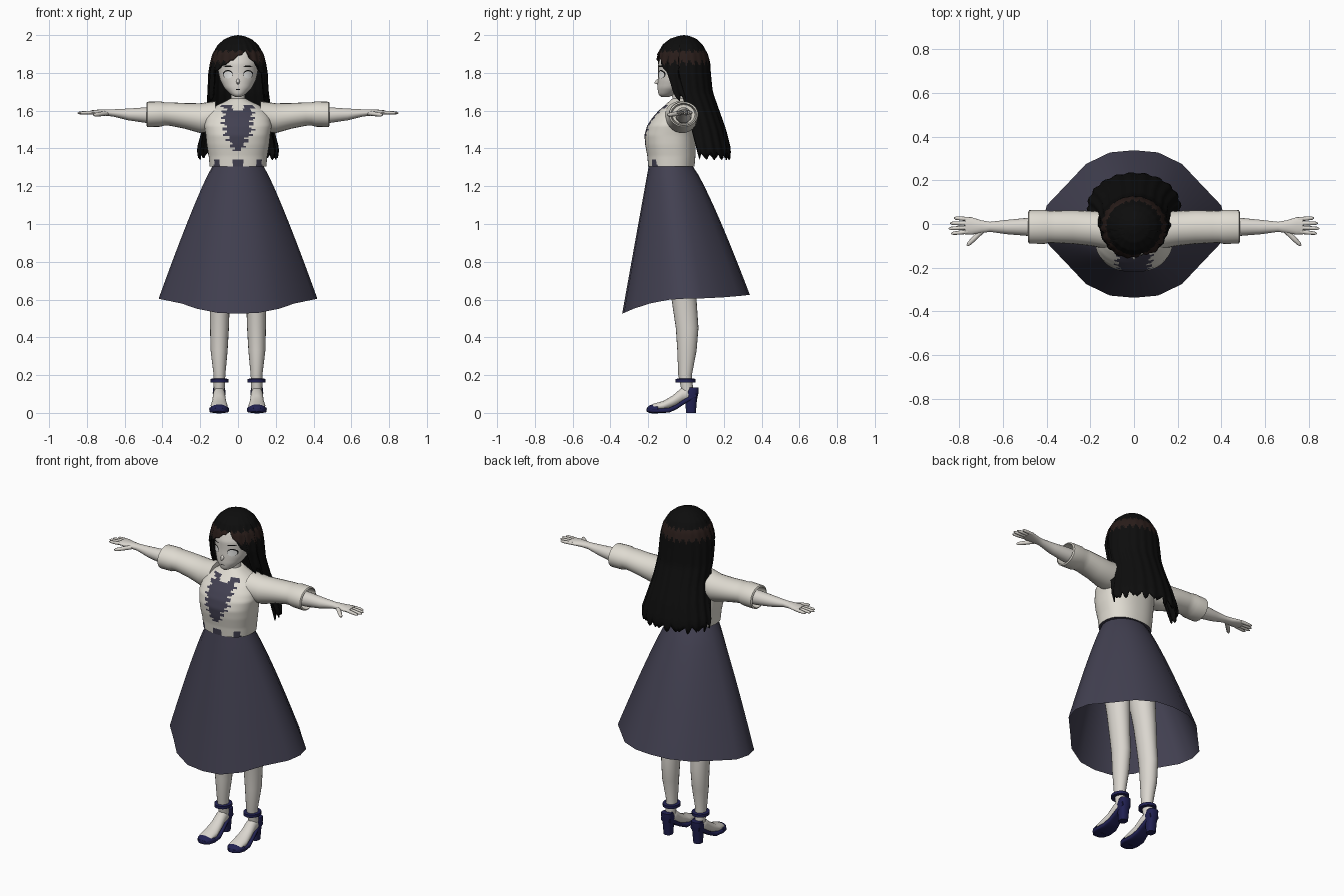
import bpy, bmesh, math
from mathutils import Vector

cube = bpy.data.objects.get("Cube")
if cube:
    bpy.data.objects.remove(cube, do_unlink=True)


def material(name, r, g, b):
    m = bpy.data.materials.new(name)
    m.use_nodes = True
    m.diffuse_color = (r, g, b, 1)
    m.node_tree.nodes["Principled BSDF"].inputs["Base Color"].default_value = (r, g, b, 1)
    return m


SKIN = material("skin", .70, .67, .62)
CREAM = material("cream_blouse", .74, .71, .64)
SLATE = material("slate_skirt", .055, .052, .083)
NAVY = material("navy_shoe", .015, .015, .085)
HAIR = material("black_hair", .004, .004, .004)
SHINE = material("brown_hair_shine", .022, .012, .010)
WHITE = material("eye_white", .85, .85, .83)


def finish(bm, name, mats, rule=None, mirror=False, angle=50):
    """Turn a bmesh into a smooth object, colouring faces by an optional rule."""
    bmesh.ops.recalc_face_normals(bm, faces=bm.faces[:])
    if rule:
        for f in bm.faces:
            f.material_index = rule(f.calc_center_median())
    me = bpy.data.meshes.new(name)
    bm.to_mesh(me)
    bm.free()
    ob = bpy.data.objects.new(name, me)
    bpy.context.collection.objects.link(ob)
    for m in mats:
        me.materials.append(m)
    bpy.ops.object.select_all(action='DESELECT')
    ob.select_set(True)
    bpy.context.view_layer.objects.active = ob
    bpy.ops.object.shade_smooth_by_angle(angle=math.radians(angle))
    if mirror:
        ob.modifiers.new("Mirror", 'MIRROR')
    return ob


def loft(name, rings, mats, caps=(True, True), **kw):
    """Skin a list of equal-length closed rings."""
    bm = bmesh.new()
    rows = [[bm.verts.new(p) for p in ring] for ring in rings]
    n = len(rows[0])
    for a, b in zip(rows, rows[1:]):
        for i in range(n):
            j = (i + 1) % n
            bm.faces.new((a[i], a[j], b[j], b[i]))
    if caps[0]:
        bm.faces.new(rows[0])
    if caps[1]:
        bm.faces.new(rows[-1])
    return finish(bm, name, mats, **kw)


def oval(centre, u, v, ru, rv, n=20, power=2):
    """Superellipse ring in the plane of axes u and v."""
    pts = []
    for i in range(n):
        c, s = math.cos(math.tau * i / n), math.sin(math.tau * i / n)
        p = Vector(centre)
        p[u] += ru * math.copysign(abs(c) ** (2 / power), c)
        p[v] += rv * math.copysign(abs(s) ** (2 / power), s)
        pts.append(p)
    return pts


def sample(rows, v):
    """Linear lookup in a table whose first column rises."""
    v = min(max(v, rows[0][0]), rows[-1][0])
    for a, b in zip(rows, rows[1:]):
        if v <= b[0]:
            t = (v - a[0]) / (b[0] - a[0])
            return [p + (q - p) * t for p, q in zip(a, b)]


def slices(rows, count, n, power=2):
    """Horizontal rings from rows of height, front, back, half width."""
    rings = []
    for k in range(count + 1):
        z, f, b, w = sample(rows, rows[0][0] + (rows[-1][0] - rows[0][0]) * k / count)
        rings.append(oval((0, (f + b) / 2, z), 0, 1, w, (b - f) / 2, n, power))
    return rings


# Skirt: flared from an oval waist to a pinched hem that dips at the front
quarter = [(.42, 0), (.40, .085), (.30, .19), (.22, .275), (.11, .328), (0, .338)]
hem = quarter + [(-x, y) for x, y in quarter[-2::-1]]
hem += [(x, -y) for x, y in hem[-2:0:-1]]
skirt_rings = []
for k in range(13):
    t = k / 12
    ring = []
    for i, (x, y) in enumerate(hem):
        a = math.tau * i / len(hem)
        wx, wy = .13 * math.cos(a), -.083 + .113 * math.sin(a)
        low = .605 + (.02 if y > 0 else -.08) * (y / .338) ** 2
        ring.append((wx + (x - wx) * t ** .88,
                     wy + (y - wy) * t ** (.85 if y > 0 else 1),
                     1.315 + (low - 1.315) * t))
    skirt_rings.append(ring)
loft("skirt", skirt_rings, [SLATE], caps=(True, False))

# Blouse body with the dark dress showing through a ragged opening
torso = [(1.305, -.20, .045, .15), (1.36, -.205, .05, .155), (1.42, -.216, .05, .165),
         (1.47, -.22, .05, .17), (1.52, -.206, .05, .178), (1.56, -.18, .055, .172),
         (1.60, -.145, .05, .15), (1.63, -.11, .04, .11), (1.65, -.088, .028, .065),
         (1.665, -.07, .02, .04)]


def dress_shows(c):
    x = abs(c.x)
    if c.y > -.06:
        return 0
    if c.z < 1.34:
        return int(x < .027 or .1 < x < .127)
    ragged = .016 * math.sin(c.z * 210 + (1 if c.x > 0 else 0))
    half = .075 if c.z > 1.5 else .075 - (1.5 - c.z) * .5
    collar = c.z > 1.6 and x < .03
    return int(1.39 < c.z < 1.63 and x < half + ragged and not collar)


loft("blouse_body", slices(torso, 40, 88, 2.3), [CREAM, SLATE], rule=dress_shows)

# Sleeves with a rolled, hollow cuff
sleeve = [(.12, -.03, 1.57, .085, .08), (.20, -.02, 1.56, .08, .079), (.28, -.014, 1.572, .077, .068),
          (.36, -.013, 1.582, .074, .062), (.39, -.013, 1.583, .073, .061), (.41, -.013, 1.582, .078, .067),
          (.48, -.013, 1.58, .077, .067), (.485, -.013, 1.58, .068, .059), (.40, -.013, 1.58, .06, .052)]
loft("sleeves", [oval((x, y, z), 1, 2, ry, rz, 24) for x, y, z, ry, rz in sleeve], [CREAM], mirror=True)

# Arms and palms
arm = [(.2, -.013, 1.57, .045, .045), (.48, -.013, 1.576, .042, .042), (.58, -.014, 1.58, .033, .031),
       (.66, -.013, 1.588, .023, .019), (.70, -.012, 1.59, .029, .017), (.745, -.009, 1.591, .04, .014),
       (.775, -.008, 1.591, .039, .011)]
loft("arms", [oval((x, y, z), 1, 2, ry, rz) for x, y, z, ry, rz in arm], [SKIN], mirror=True)


def finger(name, start, end, radius):
    a, b = Vector(start), Vector(end)
    d = (b - a).normalized()
    side = d.cross(Vector((0, 0, 1)))
    up = side.cross(d)
    rings = []
    for t, s in ((0, 1), (.5, 1), (.88, .8), (1, .3)):
        c = a.lerp(b, t)
        rings.append([c + radius * s * (side * math.cos(math.tau * i / 8) + up * math.sin(math.tau * i / 8))
                      for i in range(8)])
    loft(name, rings, [SKIN], mirror=True)


for label, y, tip in (("little", .024, .825), ("ring", .003, .843), ("middle", -.018, .85), ("index", -.038, .838)):
    finger(label + "_fingers", (.75, y * .9, 1.591), (tip, y * 1.15, 1.588), .0095)
finger("thumbs", (.69, -.025, 1.587), (.765, -.099, 1.577), .012)

# Legs
leg = [(.10, .01, .10, .028, .03), (.20, -.005, .098, .031, .036), (.33, .005, .10, .045, .051),
       (.45, .006, .098, .05, .06), (.55, -.005, .097, .052, .064), (.70, -.02, .095, .06, .07),
       (.90, -.045, .09, .075, .083), (1.1, -.07, .075, .07, .085)]
loft("legs", [oval((x, y, z), 0, 1, rx, ry) for z, y, x, rx, ry in leg], [SKIN], mirror=True)


# Feet and heeled shoes
def along_foot(name, rows, mat, power=2):
    loft(name, [oval((.1, y, z), 0, 2, rx, rz, 20, power) for y, z, rx, rz in rows], [mat], mirror=True)


along_foot("feet", [(.045, .1, .015, .02), (.03, .1, .03, .035), (-.02, .095, .032, .04), (-.07, .06, .037, .032),
                    (-.12, .038, .045, .025), (-.17, .031, .041, .018), (-.195, .026, .02, .01)], SKIN)
along_foot("shoe_soles", [(.055, .095, .03, .014), (0, .066, .032, .014), (-.05, .032, .038, .013),
                          (-.09, .014, .047, .013), (-.15, .012, .052, .012), (-.185, .013, .043, .012),
                          (-.207, .016, .022, .01)], NAVY, 4)
along_foot("shoe_toes", [(-.148, .02, .053, .022), (-.178, .021, .046, .024), (-.198, .019, .032, .018),
                         (-.208, .016, .015, .008)], NAVY)
heel = [(0, .026, .024, .026), (.07, .027, .029, .031), (.105, .031, .034, .035), (.135, .04, .031, .027)]
loft("shoe_heels", [oval((.1, y, z), 0, 1, rx, ry, 20, 2.6) for z, y, rx, ry in heel], [NAVY], mirror=True)
strap = [(.16, .04, .045), (.162, .048, .053), (.179, .048, .053), (.181, .04, .045)]
loft("ankle_straps", [oval((.098, -.002, z), 0, 1, rx, ry) for z, rx, ry in strap], [NAVY], mirror=True)

# Neck and head
loft("neck", [oval((0, y, z), 0, 1, r, r) for z, y, r in ((1.58, -.02, .05), (1.66, -.035, .037), (1.74, -.04, .037))],
     [SKIN])
head = [(1.673, -.132, -.09, .015), (1.685, -.146, -.06, .038), (1.72, -.151, .0, .073), (1.76, -.15, .05, .094),
        (1.80, -.147, .08, .104), (1.85, -.147, .09, .11), (1.90, -.13, .085, .105), (1.95, -.09, .06, .08),
        (1.975, -.04, .03, .03)]
loft("head", slices(head, 30, 32), [SKIN])
loft("nose", [oval((0, y, z), 0, 2, r, r * 1.6, 10) for y, z, r in ((-.14, 1.757, .012), (-.158, 1.751, .007),
                                                                    (-.166, 1.747, .002))], [SKIN])


# Painted face details: thin plates that follow the face
def face_plate(name, x0, z0, rx, rz, lift, mat, mirror=True):
    rings = []
    for s in (1, .6, .2):
        ring = oval((x0, 0, z0), 0, 2, rx * s, rz * s)
        for p in ring:
            z, f, b, w = sample(head, p.z)
            p.y = (f + b) / 2 - (b - f) / 2 * math.sqrt(max(0, 1 - (p.x / w) ** 2)) - lift
        rings.append(ring)
    loft(name, rings, [mat], caps=(False, True), mirror=mirror)


face_plate("eye_outlines", .054, 1.793, .026, .022, .002, HAIR)
face_plate("eyes", .053, 1.79, .023, .019, .004, WHITE)
face_plate("eyebrows", .052, 1.835, .024, .0035, .002, HAIR)
face_plate("mouth", 0, 1.712, .014, .002, .002, HAIR, mirror=False)

# Hair: one ridged shell, with a parted fringe, side locks and a long back
shape = [(1.33, .088, .205, .10, .145), (1.40, .075, .215, .10, .16), (1.50, .06, .187, .10, .15),
         (1.60, .035, .165, .10, .14), (1.70, .0, .16, .125, .14), (1.80, -.01, .156, .153, .14),
         (1.85, -.01, .148, .153, .138), (1.90, -.01, .135, .14, .125), (1.95, -.01, .106, .112, .097),
         (1.98, -.01, .07, .075, .065), (1.994, -.01, .035, .036, .033), (2.0, -.01, .002, .002, .002)]
COLUMNS, ROWS = 120, 44


def hair_bottom(deg, i):
    jag = abs(i % 6 - 3) / 3
    if abs(deg) > 80:
        return 1.34 + .03 * jag + .02 * (i % 4 == 1)
    if abs(deg) > 54:
        return 1.65 + .035 * jag
    if deg < 18:
        return 1.80 + .11 * (deg + 54) / 72 + .012 * jag
    return 1.91 - .12 * (deg - 18) / 36 + .01 * jag


def hair_point(i, k):
    deg = 360 * i / COLUMNS - 180
    a = math.radians(deg)
    t = k / ROWS
    z, yc, rx, rf, rb = sample(shape, 2 - (2 - hair_bottom(deg, i)) * t * t)
    ridge = 1 + .022 * t * math.sin(i * math.pi / 3)
    c = math.cos(a)
    return (rx * ridge * math.sin(a), yc - (rf if c > 0 else rb) * ridge * c, z)


def shine(c):
    wave = .012 * math.sin(math.atan2(c.x, -c.y) * 23)
    return int(1.855 + wave < c.z < 1.915 + wave * .5)


hair = loft("hair", [[hair_point(i, k) for i in range(COLUMNS)] for k in range(ROWS + 1)],
            [HAIR, SHINE], caps=(True, False), rule=shine)
shell = hair.modifiers.new("Thickness", 'SOLIDIFY')
shell.thickness = .008
